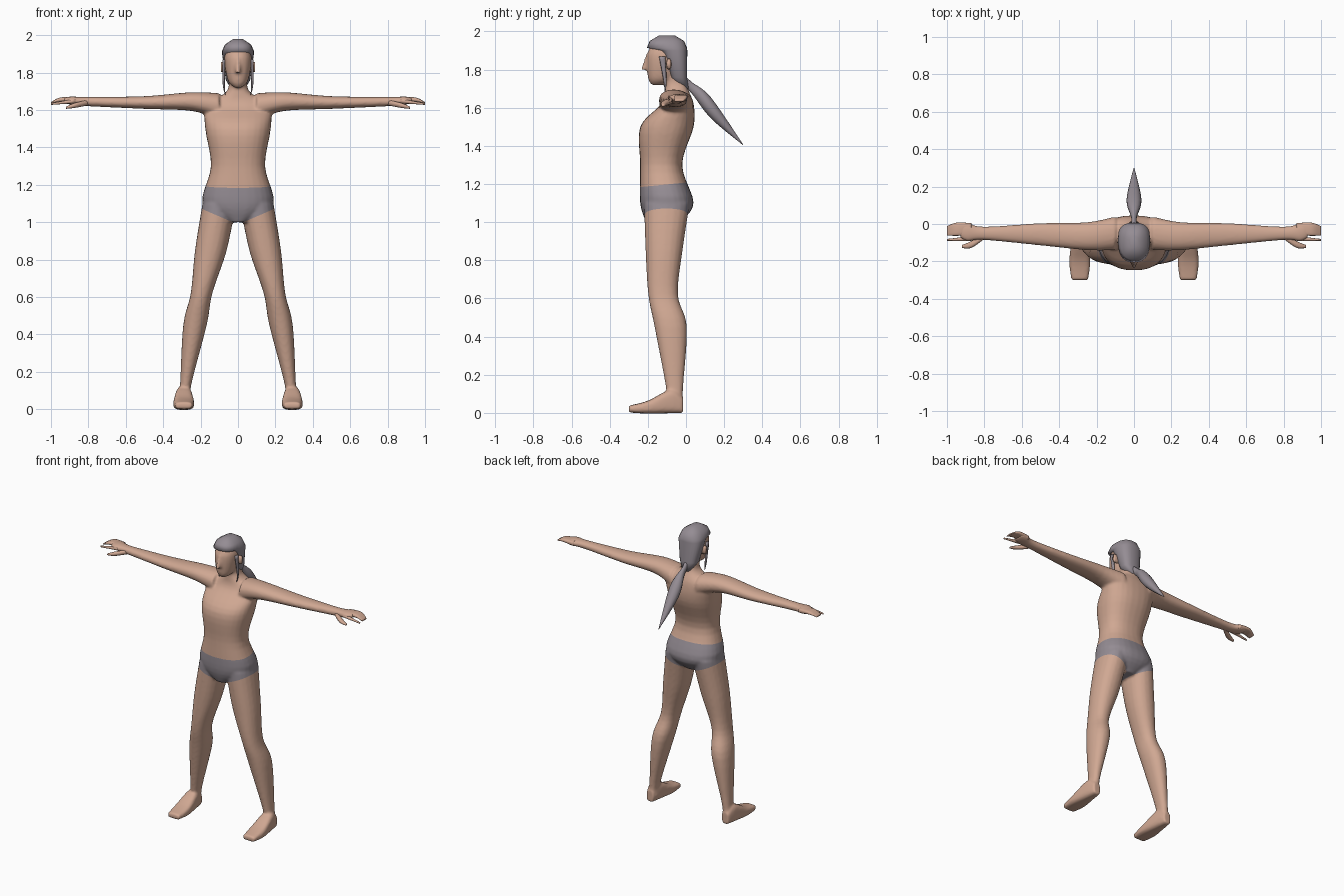
import bpy, bmesh, math
from mathutils import Vector

cube = bpy.data.objects.get("Cube")
if cube:
    bpy.data.objects.remove(cube, do_unlink=True)


def material(name, color):
    mat = bpy.data.materials.new(name)
    mat.use_nodes = True
    mat.diffuse_color = (*color, 1)
    mat.node_tree.nodes["Principled BSDF"].inputs["Base Color"].default_value = (*color, 1)
    return mat


skin = material("skin", (.63, .39, .29))
grey = material("grey_violet", (.3, .265, .295))


def spline(before, start, end, after, t):
    """Catmull-Rom blend between two sections."""
    return [p + t * (q - o) / 2 + t * t * (o - 2.5 * p + 2 * q - r / 2)
            + t ** 3 * (3 * (p - q) + r - o) / 2
            for o, p, q, r in zip(before, start, end, after)]


def loft(bm, axis, side=1, power=2.2, steps=5, count=20, **sections):
    """Closed skin through named sections: centre x, y, z and two half sizes."""
    keys = list(sections.values())
    last = len(keys) - 1
    rows = []
    for i in range(last):
        four = [keys[min(max(i + k, 0), last)] for k in (-1, 0, 1, 2)]
        rows += [spline(*four, s / steps) for s in range(steps)]
    rows.append(keys[last])
    across, along = [k for k in range(3) if k != "xyz".index(axis)]
    rings = []
    for *centre, wide, deep in rows:
        ring = []
        for k in range(count):
            angle = math.tau * k / count
            co = Vector(centre)
            for direction, size, wave in ((across, wide, math.cos(angle)), (along, deep, math.sin(angle))):
                co[direction] += size * math.copysign(abs(wave) ** (2 / power), wave)
            co.x *= side
            ring.append(bm.verts.new(co))
        rings.append(ring)
    faces = [bm.faces.new(rings[0]), bm.faces.new(rings[-1])]
    for lower, upper in zip(rings, rings[1:]):
        for k in range(count):
            faces.append(bm.faces.new((lower[k - 1], lower[k], upper[k], upper[k - 1])))
    bmesh.ops.recalc_face_normals(bm, faces=faces)


def finish(bm, name, *materials):
    mesh = bpy.data.meshes.new(name)
    bm.to_mesh(mesh)
    bm.free()
    for mat in materials:
        mesh.materials.append(mat)
    mesh.shade_smooth()
    ob = bpy.data.objects.new(name, mesh)
    bpy.context.collection.objects.link(ob)
    return ob


def part(name, mat, axis, **shape):
    bm = bmesh.new()
    loft(bm, axis, **shape)
    finish(bm, name, mat)


# Torso, head and nose
bm = bmesh.new()
loft(bm, "z", power=2.35, count=28,
     crotch=(0, -.12, 1, .06, .09),
     hips=(0, -.1, 1.1, .19, .14),
     waist=(0, -.13, 1.3, .145, .11),
     chest=(0, -.1, 1.5, .175, .14),
     shoulders=(0, -.045, 1.62, .17, .085),
     neck=(0, -.05, 1.7, .06, .06),
     throat=(0, -.06, 1.78, .05, .05))
loft(bm, "z",
     chin=(0, -.15, 1.72, .02, .03),
     jaw=(0, -.13, 1.76, .055, .07),
     brow=(0, -.11, 1.88, .073, .095),
     crown=(0, -.1, 1.95, .04, .06))
loft(bm, "z", count=12,
     tip=(0, -.21, 1.8, .016, .027),
     bridge=(0, -.2, 1.88, .008, .01))

# Arms, legs and feet
for side in (1, -1):
    loft(bm, "x", side,
         shoulder=(.1, -.05, 1.62, .09, .07),
         upper_arm=(.25, -.065, 1.645, .075, .05),
         elbow=(.5, -.055, 1.64, .06, .034),
         wrist=(.8, -.05, 1.645, .036, .025),
         palm=(.89, -.042, 1.65, .05, .022),
         knuckles=(.93, -.035, 1.652, .038, .015))
    loft(bm, "z", side,
         hip=(.1, -.1, 1.1, .09, .12),
         thigh=(.145, -.115, .85, .085, .097),
         knee=(.195, -.12, .62, .058, .078),
         calf=(.23, -.08, .45, .063, .085),
         ankle=(.28, -.06, .13, .03, .045),
         heel=(.285, -.06, .04, .035, .045))
    loft(bm, "y", side, power=3.2,
         heel=(.29, -.015, .04, .026, .04),
         ankle=(.29, -.08, .06, .042, .062),
         ball=(.29, -.2, .03, .056, .034),
         toes=(.29, -.3, .02, .045, .018))

# Fuse the body into one soft skin
body = finish(bm, "body", skin, grey)
fuse = body.modifiers.new("fuse", "REMESH")
fuse.mode = "VOXEL"
fuse.voxel_size = .008
soften = body.modifiers.new("soften", "SMOOTH")
soften.iterations = 6
fused = bpy.data.meshes.new_from_object(body.evaluated_get(bpy.context.evaluated_depsgraph_get()))
body.modifiers.clear()

# Briefs: cut the waistband and leg openings, then colour the faces between
waist, crotch, slope, tilt = 1.208, .988, .43, .1
bm = bmesh.new()
bm.from_mesh(fused)
cuts = [(0, (1, 0, 0)), (waist, (0, -tilt, 1)), (crotch, (slope, 0, 1)), (crotch, (-slope, 0, 1))]
for height, normal in cuts:
    near = [f for f in bm.faces if .9 < f.calc_center_median().z < 1.3]
    geom = set(near) | {e for f in near for e in f.edges} | {v for f in near for v in f.verts}
    bmesh.ops.bisect_plane(bm, geom=list(geom), plane_co=(0, 0, height),
                           plane_no=Vector(normal).normalized())
for face in bm.faces:
    x, y, z = face.calc_center_median()
    face.material_index = int(crotch + slope * abs(x) < z < waist + tilt * y)
    face.smooth = True
bm.to_mesh(body.data)
bm.free()

# Hair cap with a step at the hairline, and the tied tail
part("hair_cap", grey, "z", power=2.5, steps=1, count=24,
     nape=(0, -.01, 1.7, .03, .025),
     neck=(0, -.04, 1.76, .065, .045),
     temple=(0, -.07, 1.9, .085, .077),
     fringe=(0, -.1, 1.915, .085, .105),
     top=(0, -.1, 1.95, .07, .09),
     crown=(0, -.1, 1.98, .025, .04))
part("ponytail", grey, "y", power=2, count=12,
     root=(0, -.02, 1.75, .025, .035),
     tie=(0, .03, 1.705, .014, .03),
     middle=(0, .13, 1.6, .04, .055),
     tip=(0, .3, 1.405, .002, .002))

# Hair strands, ears and fingers on both sides
for side, label in ((1, "left"), (-1, "right")):
    part(label + "_hair_strand", grey, "z", side=side, count=8,
         top=(.076, -.125, 1.87, .008, .017),
         middle=(.076, -.11, 1.74, .006, .008),
         tip=(.068, -.11, 1.68, .001, .002))
    part(label + "_ear", skin, "x", side=side, count=10,
         root=(.06, -.09, 1.83, .015, .03),
         rim=(.091, -.09, 1.83, .012, .028))
    part(label + "_fingers", skin, "x", side=side, power=3,
         knuckles=(.87, -.028, 1.65, .033, .017),
         middle=(.95, -.028, 1.655, .035, .012),
         tips=(1, -.037, 1.637, .025, .005))
    part(label + "_index_finger", skin, "x", side=side, count=10,
         knuckle=(.87, -.078, 1.648, .014, .012),
         tip=(1, -.085, 1.632, .005, .005))
    part(label + "_thumb", skin, "x", side=side, count=10,
         root=(.8, -.065, 1.64, .015, .015),
         joint=(.87, -.11, 1.625, .018, .014),
         tip=(.92, -.12, 1.612, .008, .006))
